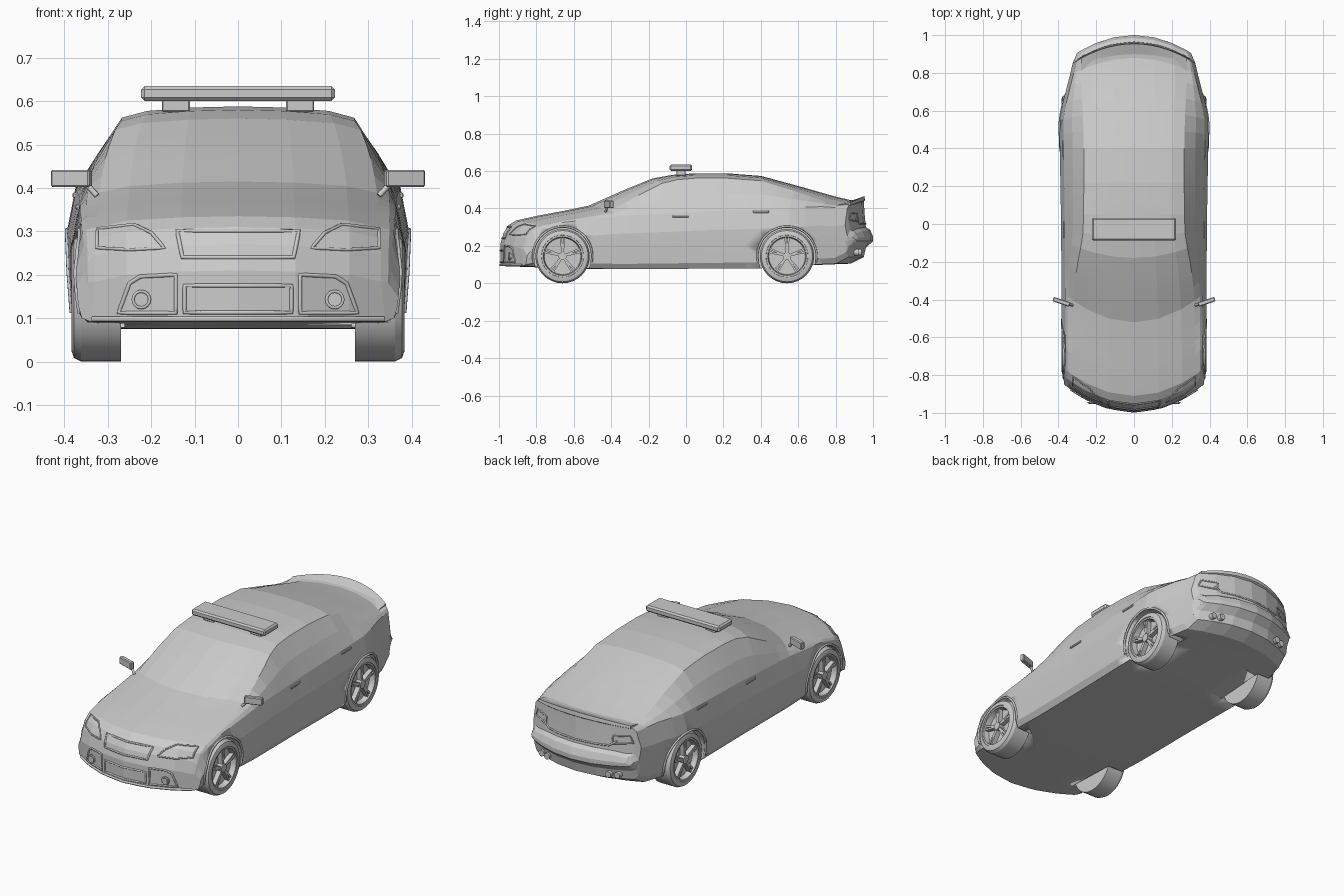
import bpy, bmesh, math
from mathutils import Vector, Matrix
from mathutils.bvhtree import BVHTree

if "Cube" in bpy.data.objects:
    bpy.data.objects.remove(bpy.data.objects["Cube"])


def finish(name, bm, angle=25):
    bmesh.ops.recalc_face_normals(bm, faces=bm.faces)
    me = bpy.data.meshes.new(name)
    bm.to_mesh(me)
    ob = bpy.data.objects.new(name, me)
    bpy.context.collection.objects.link(ob)
    activate(ob)
    bpy.ops.object.shade_smooth_by_angle(angle=math.radians(angle))
    return ob


def activate(ob):
    bpy.ops.object.select_all(action='DESELECT')
    ob.select_set(True)
    bpy.context.view_layer.objects.active = ob


def loft(rings):
    """Bridge equal rings of points into a skin."""
    bm = bmesh.new()
    vs = [[bm.verts.new(p) for p in r] for r in rings]
    n = len(vs[0])
    for a, b in zip(vs, vs[1:]):
        for i in range(n):
            bm.faces.new((a[i], a[(i + 1) % n], b[(i + 1) % n], b[i]))
    return bm, vs


def box(name, size, loc, rot=0.0, bevel=0.004):
    bm = bmesh.new()
    bmesh.ops.create_cube(bm, size=1, matrix=Matrix.Diagonal((*size, 1)))
    bmesh.ops.bevel(bm, geom=bm.edges[:], offset=bevel, segments=1, affect='EDGES')
    bm.transform(Matrix.Translation(loc) @ Matrix.Rotation(rot, 4, 'Z'))
    return finish(name, bm)


def cylinder(name, r, depth, loc, axis, seg=32):
    bm = bmesh.new()
    bmesh.ops.create_cone(bm, cap_ends=True, segments=seg, radius1=r, radius2=r, depth=depth)
    bm.transform(Matrix.Translation(loc) @ Matrix.Rotation(math.pi / 2, 4, axis))
    return finish(name, bm)


def tube(name, pts, r, cyclic):
    pts = [p for p in pts if p is not None]
    cu = bpy.data.curves.new(name, 'CURVE')
    cu.dimensions = '3D'
    cu.bevel_depth, cu.bevel_resolution, cu.use_fill_caps = r, 1, True
    sp = cu.splines.new('POLY')
    sp.points.add(len(pts) - 1)
    for q, p in zip(sp.points, pts):
        q.co = (*p, 1)
    sp.use_cyclic_u = cyclic
    ob = bpy.data.objects.new(name, cu)
    bpy.context.collection.objects.link(ob)
    activate(ob)
    bpy.ops.object.convert(target='MESH')


def lerp(c, y):
    for (a, u), (b, v) in zip(c, c[1:]):
        if y <= b:
            return u + (v - u) * max(0, (y - a) / (b - a))
    return c[-1][1]


# Body control curves along the length: (y, value)
top = [(-.992, .21), (-.975, .27), (-.95, .31), (-.91, .335), (-.8, .36), (-.65, .388), (-.52, .415),
       (-.34, .495), (-.18, .56), (-.07, .58), (.05, .588), (.22, .588), (.4, .574), (.6, .52),
       (.8, .463), (.88, .445), (.95, .45), (.955, .37), (.962, .3), (.985, .285), (1, .25)]
bottom = [(-.99, .092), (-.5, .075), (.4, .08), (.7, .098), (.88, .105), (.95, .14), (.962, .19), (1, .225)]
width = [(-.99, .37), (-.9, .38), (-.6, .384), (0, .386), (.4, .393), (.6, .394), (.75, .372),
         (.82, .352), (.95, .325), (1, .302)]
belt = [(-.99, .175), (-.95, .27), (-.9, .3), (-.8, .325), (-.5, .36), (0, .38), (.5, .4), (.8, .41),
        (.95, .4), (.955, .34), (.962, .28), (.985, .265), (1, .24)]
roof = [(-.99, .33), (-.5, .32), (-.3, .302), (-.1, .27), (.3, .264), (.6, .27), (.8, .28), (1, .265)]
bow = [(-.99, .15), (-.5, .16), (-.2, .1), (.05, 0), (.4, 0), (.75, -.08), (1, -.15)]


def section(y):
    zt, zb, w, zs, wr, k = (lerp(c, y) for c in (top, bottom, width, belt, roof, bow))
    zr = max(zt - .026, zs + .003)
    d, h, wb, ws = zt - zr, zs - zb, w - .03, w - .02
    half = [(0, zb), (wb * .4, zb), (wb * .75, zb), (wb, zb), (w - .01, zb + .1 * h),
            (w - .003, zb + .4 * h), (w, zb + .67 * h), (ws, zs),
            ((ws + wr) / 2 + .006, (zs + zr) / 2 + .003), (wr, zr),
            (wr * .78, zt - .4 * d), (wr * .4, zt - .1 * d), (0, zt)]
    full = half + [(-x, z) for x, z in half[-2:0:-1]]
    return [(x, y + k * (x / .38) ** 2, z) for x, z in full]


stations = sorted({y for y, z in top} | {-.73, -.58, -.43, -.26, .13, .31, .5, .7})
bm, vs = loft([section(y) for y in stations])
for r in (vs[0], vs[-1]):
    for f in ((0, 1, 11, 12), (1, 2, 10, 11), (2, 3, 9, 10), (3, 4, 5, 6, 7, 8, 9)):
        bm.faces.new([r[i] for i in f])
        bm.faces.new([r[-i % 24] for i in f])
bmesh.ops.recalc_face_normals(bm, faces=bm.faces)
bvh = BVHTree.FromBMesh(bm)
body = finish('car_body', bm, 4)


def hit(x, y, z, d):
    """Point on the body surface seen along direction d."""
    return bvh.ray_cast(Vector((x + 1e-4, y + 1e-4, z)), Vector(d))[0]


def end_trim(name, outline, side, s=1, r=.004, cyclic=True):
    """Frame that hugs the nose (side=-1) or tail (side=1)."""
    pts = []
    for (a, b), (c, e) in zip(outline, outline[1:] + outline[:1] if cyclic else outline[1:]):
        pts += [hit(s * (a + (c - a) * t / 6), 2 * side, b + (e - b) * t / 6, (0, -side, 0)) for t in range(6)]
    if not cyclic:
        pts.append(hit(s * outline[-1][0], 2 * side, outline[-1][1], (0, -side, 0)))
    tube(name, pts, r, cyclic)


# Wheels: revolved tyre and rim dish, paired spokes, hub, arch lip and wheel well
tyre = [(.27, 0), (.27, .145), (.362, .145), (.378, .137), (.384, .12), (.384, .113),
        (.38, .112), (.38, .103), (.35, .098), (.345, 0)]


def wheel(name, yc, s):
    bm, _ = loft([[(x, r * math.cos(a), r * math.sin(a)) for a in [math.tau * i / 32 for i in range(32)]]
                  for x, r in tyre])
    bmesh.ops.remove_doubles(bm, verts=bm.verts, dist=1e-5)
    for i in range(5):
        for t in (-.09, .09):
            bmesh.ops.create_cube(bm, size=1, matrix=Matrix.Rotation(math.tau * i / 5 + t, 4, 'X')
                                  @ Matrix.Translation((.36, 0, .058)) @ Matrix.Diagonal((.026, .01, .09, 1)))
    bmesh.ops.create_cone(bm, cap_ends=True, segments=16, radius1=.022, radius2=.022, depth=.034,
                          matrix=Matrix.Translation((.361, 0, 0)) @ Matrix.Rotation(math.pi / 2, 4, 'Y'))
    bm.transform(Matrix.Translation((0, yc, .145)) @ Matrix.Diagonal((s, 1, 1, 1)))
    finish(name, bm, 20)
    arc = [math.radians(-12 + 204 * i / 24) for i in range(25)]
    tube(name + '_arch', [hit(2 * s, yc + .158 * math.cos(a), .145 + .158 * math.sin(a), (-s, 0, 0))
                          for a in arc], .006, False)
    well = cylinder(name + '_well_cutter', .155, .24, (s * .382, yc, .145), 'Y')
    well.hide_render = True
    well.hide_set(True)
    m = body.modifiers.new('well', 'BOOLEAN')
    m.operation, m.object, m.solver = 'DIFFERENCE', well, 'EXACT'


for s, side in ((1, 'right'), (-1, 'left')):
    wheel('front_wheel_' + side, -.66, s)
    wheel('rear_wheel_' + side, .54, s)
    # Wing mirrors
    box('mirror_' + side, (.094, .024, .04), (s * .384, -.412, .422), s * .33)
    tube('mirror_stem_' + side, [(s * .325, -.43, .382), (s * .352, -.42, .412)], .007, False)
    # Door handles
    for label, y, z in (('front', -.03, .357), ('rear', .4, .383)):
        p = hit(2 * s, y, z, (-s, 0, 0))
        box(label + '_handle_' + side, (.02, .085, .013), (p.x - s * .004, y, z), 0, .003)
    # Headlights, fog lamps and their surrounds
    end_trim('headlight_' + side, [(.17, .262), (.2, .297), (.24, .316), (.325, .306), (.325, .262), (.25, .258)],
             -1, s, .004)
    end_trim('fog_surround_' + side, [(.143, .112), (.143, .2), (.225, .196), (.25, .18), (.275, .112)], -1, s, .005)
    p = hit(s * .223, -2, .143, (0, 1, 0))
    cylinder('fog_lamp_' + side, .016, .03, p, 'X', 16)
    ring = [math.tau * i / 16 for i in range(16)]
    tube('fog_lamp_rim_' + side, [p + Vector((.019 * math.cos(a), -.008, .019 * math.sin(a))) for a in ring], .004, True)
    # Tail lights and twin exhausts
    end_trim('tail_light_' + side, [(.2, .33), (.2, .372), (.28, .376), (.295, .34)], 1, s, .004)
    for k, x in enumerate((.185, .228)):
        p = hit(s * x, 2, .165, (0, -1, 0))
        cylinder(f'exhaust_{side}_{k}', .017, .036, p, 'X', 16)
    # Foot of the light bar
    box('light_bar_foot_' + side, (.065, .05, .03), (s * .143, -.027, .59), 0, .003)

# Nose trim
end_trim('grille_frame', [(-.14, .301), (.14, .301), (.128, .24), (-.128, .24)], -1, 1, .005)
end_trim('lower_intake_frame', [(-.123, .175), (.123, .175), (.123, .113), (-.123, .113)], -1, 1, .005)
end_trim('front_lip', [(-.335, .098), (-.15, .098), (.15, .098), (.335, .098)], -1, 1, .007, False)

# Tail trim
end_trim('plate_recess_edge', [(-.22, .345), (-.18, .318), (.18, .318), (.22, .345)], 1, 1, .005, False)

# Spoiler lip following the bowed edge of the boot, thinning out towards its ends
rings = []
for i in range(13):
    x = -.28 + .56 * i / 12
    f = (x / .28) ** 2
    y, dz, h = .95 - .077 * f, -.024 * f, .018 * (1 - .6 * f)
    rings.append([(x, y - .06, .443 + dz), (x, y + .004, .448 + h + dz), (x, y + .007, .443 + dz), (x, y - .01, .43 + dz)])
bm, vs = loft(rings)
bm.faces.new(vs[0])
bm.faces.new(vs[-1])
finish('spoiler', bm)

# Roof light bar
box('light_bar', (.446, .12, .034), (0, -.027, .618), 0, .008)
